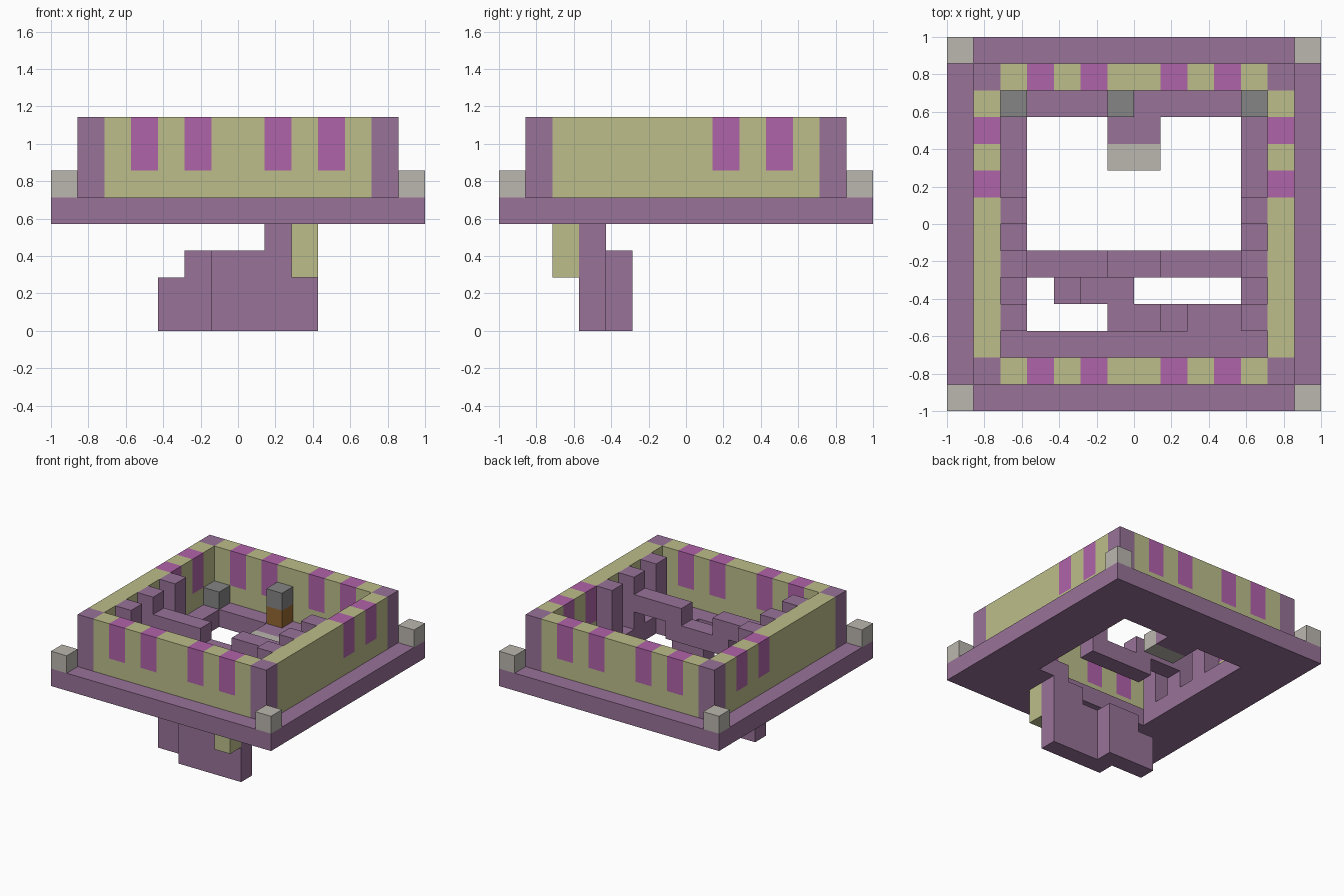
import bpy
import bmesh

cube = bpy.data.objects.get("Cube")
if cube:
    bpy.data.objects.remove(cube, do_unlink=True)

U = 1 / 7  # one block


def material(name, r, g, b):
    m = bpy.data.materials.new(name)
    m.use_nodes = True
    m.diffuse_color = (r, g, b, 1)
    m.node_tree.nodes["Principled BSDF"].inputs["Base Color"].default_value = (r, g, b, 1)
    return m


purple = material("dusty purple", 0.314, 0.171, 0.314)
khaki = material("pale khaki", 0.503, 0.515, 0.254)
magenta = material("magenta", 0.434, 0.125, 0.402)
beige = material("beige stone", 0.497, 0.474, 0.429)
grey = material("grey stone", 0.235, 0.235, 0.235)
brown = material("brown wood", 0.305, 0.141, 0.032)


def blocks(name, mat, *spans):
    """One object made of boxes, each given as x, y and z ranges in blocks."""
    bm = bmesh.new()
    for span in spans:
        ret = bmesh.ops.create_cube(bm, size=1)
        for v in ret["verts"]:
            for i, (lo, hi) in enumerate(span):
                v.co[i] = (lo if v.co[i] < 0 else hi) * U
    mesh = bpy.data.meshes.new(name)
    bm.to_mesh(mesh)
    bm.free()
    mesh.materials.append(mat)
    ob = bpy.data.objects.new(name, mesh)
    bpy.context.collection.objects.link(ob)


def cell(i):
    return (i, i + 1)


def ring(outer, inner, z):
    """Four boxes around a square opening."""
    o, i = outer, inner
    return [((-o, o), (-o, -i), z), ((-o, o), (i, o), z),
            ((-o, -i), (-i, i), z), ((i, o), (-i, i), z)]


# Base plate with square opening
blocks("base_plate", purple, *ring(7, 4, (4, 5)))

# Corner stones and wall corner posts
blocks("corner_stones", beige, *[(cell(x), cell(y), (5, 6)) for x in (-7, 6) for y in (-7, 6)])
blocks("wall_corners", purple, *[(cell(x), cell(y), (5, 8)) for x in (-6, 5) for y in (-6, 5)])

# Walls with vertical stripes in the upper two rows
wall, stripes = [], []
front_stripes, side_stripes = (-4, -2, 1, 3), (1, 3)
for w in (-6, 5):
    wall += [((-5, 5), cell(w), (5, 6)), (cell(w), (-5, 5), (5, 6))]
    for i in range(-5, 5):
        (stripes if i in front_stripes else wall).append((cell(i), cell(w), (6, 8)))
        (stripes if i in side_stripes else wall).append((cell(w), cell(i), (6, 8)))
blocks("walls", khaki, *wall)
blocks("wall_stripes", magenta, *stripes)

# Pillars along both side walls
blocks("side_pillars", purple, *[(cell(x), cell(y), (5, 8)) for x in (-5, 4) for y in (-4, -2, 0)])

# Dipped beam across the opening
beam_y = (-2, -1)
blocks("cross_beam", purple, ((-4, -1), beam_y, (6, 7)), ((1, 4), beam_y, (6, 7)),
       ((-2, -1), beam_y, (5, 6)), ((1, 2), beam_y, (5, 6)), ((-1, 1), beam_y, (5, 6)))

# Staircase hanging below the plate
near, far = (-4, -3), (-3, -2)
blocks("hanging_stairs", purple, ((-3, -2), far, (0, 2)), ((-2, 0), far, (0, 3)),
       ((-1, 1), near, (0, 3)), ((1, 2), near, (0, 4)),
       ((2, 3), near, (0, 5)), ((3, 4), near, (4, 5)))
blocks("hanging_block", khaki, ((2, 3), (-5, -4), (2, 4)))

# Doorstep at the back of the opening
blocks("back_ledge", purple, ((-1, 1), (3, 4), (4, 5)))
blocks("back_step", beige, ((-1, 1), (2, 3), (4, 5)))

# Small blocks along the back wall
blocks("back_stones", grey, ((-5, -4), (4, 5), (5, 6)), ((4, 5), (4, 5), (5, 6)),
       ((-1, 0), (4, 5), (6, 7)))
blocks("wooden_block", brown, ((-1, 0), (4, 5), (5, 6)))
